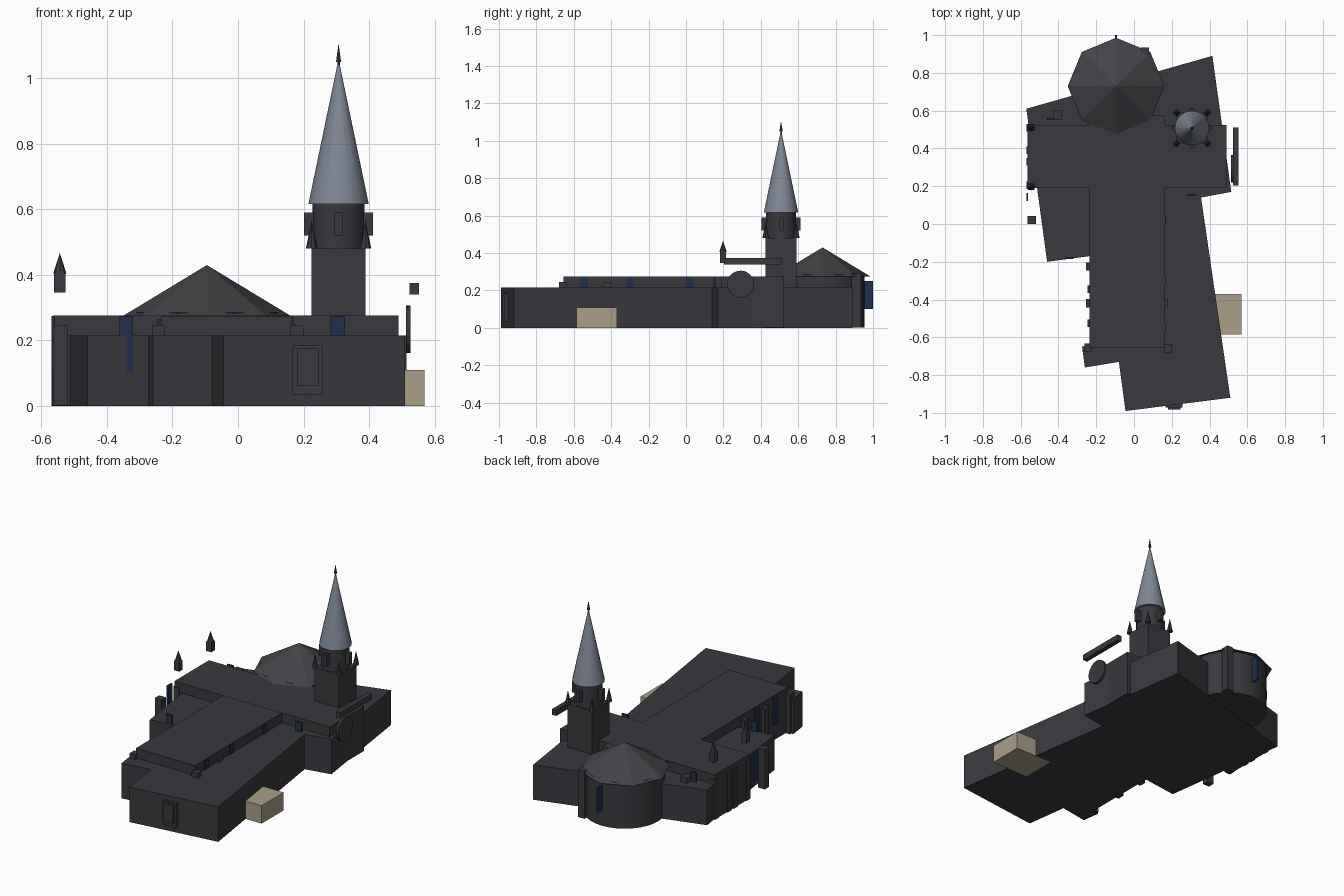
import bpy, bmesh, math
from mathutils import Matrix

if "Cube" in bpy.data.objects:
    bpy.data.objects.remove(bpy.data.objects["Cube"])


def material(name, rgb):
    m = bpy.data.materials.new(name)
    m.diffuse_color = (*rgb, 1)
    m.use_nodes = True
    m.node_tree.nodes["Principled BSDF"].inputs["Base Color"].default_value = m.diffuse_color
    return m


STONE = material("dark_stone", (0.042, 0.040, 0.048))
ROOF = material("grey_roof", (0.056, 0.055, 0.062))
SLATE = material("spire_slate", (0.215, 0.245, 0.300))
GLASS = material("blue_glass", (0.014, 0.030, 0.075))
TAN = material("tan_plaster", (0.400, 0.350, 0.250))


def finish(name, bm, mat, smooth=False):
    bmesh.ops.recalc_face_normals(bm, faces=bm.faces)
    me = bpy.data.meshes.new(name)
    bm.to_mesh(me)
    bm.free()
    me.materials.append(mat)
    ob = bpy.data.objects.new(name, me)
    bpy.context.collection.objects.link(ob)
    if smooth:
        bpy.ops.object.select_all(action='DESELECT')
        ob.select_set(True)
        bpy.context.view_layer.objects.active = ob
        bpy.ops.object.shade_smooth_by_angle(angle=math.radians(40))
    return ob


def box(name, x0, x1, y0, y1, z0, z1, mat=STONE):
    bm = bmesh.new()
    bmesh.ops.create_cube(bm, size=1)
    for v in bm.verts:
        v.co.x = x1 if v.co.x > 0 else x0
        v.co.y = y1 if v.co.y > 0 else y0
        v.co.z = z1 if v.co.z > 0 else z0
    return finish(name, bm, mat)


def cone(name, x, y, z0, z1, r0, r1, sides, mat=STONE, smooth=False, turn=0.0):
    bm = bmesh.new()
    bmesh.ops.create_cone(bm, cap_ends=True, segments=sides, radius1=r0, radius2=r1,
                          depth=z1 - z0,
                          matrix=Matrix.Translation((x, y, (z0 + z1) / 2))
                          @ Matrix.Rotation(turn, 4, 'Z'))
    return finish(name, bm, mat, smooth)


# Low skewed body
outline = [(-0.045, -0.99), (0.51, -0.92), (0.355, 0.14), (0.515, 0.17),
           (0.415, 0.89), (-0.57, 0.61), (-0.46, -0.20), (-0.235, -0.17),
           (-0.20, -0.63), (-0.275, -0.65), (-0.26, -0.76), (-0.08, -0.73)]
bm = bmesh.new()
base = bm.faces.new([bm.verts.new((x, y, 0)) for x, y in outline])
top = bmesh.ops.extrude_face_region(bm, geom=[base], use_keep_orig=True)
for g in top["geom"]:
    if isinstance(g, bmesh.types.BMVert):
        g.co.z = 0.215
finish("aisle_body", bm, STONE)

# Nave and transept
box("nave", -0.235, 0.165, -0.655, 0.575, 0.002, 0.275)
box("transept", -0.565, 0.49, 0.19, 0.525, 0.002, 0.276)

# Apse with eight-sided roof
AX, AY = -0.095, 0.73
cone("apse_wall", AX, AY, 0.002, 0.285, 0.225, 0.225, 32, STONE, True)
cone("apse_roof", AX, AY, 0.275, 0.43, 0.256, 0, 8, ROOF)
box("apse_window", AX - 0.006, AX + 0.006, 0.94, 1.0, 0.10, 0.25, GLASS)
box("apse_buttress", 0.035, 0.08, 0.885, 0.935, 0.001, 0.29)

# Tower
TX, TY = 0.307, 0.508
box("tower", TX - 0.083, TX + 0.083, TY - 0.083, TY + 0.083, 0.002, 0.48)
cone("belfry", TX, TY, 0.48, 0.617, 0.079, 0.079, 16, STONE, True)
cone("spire", TX, TY, 0.617, 1.045, 0.092, 0.003, 16, SLATE, True)
cone("finial_knob", TX, TY, 1.04, 1.052, 0.004, 0.004, 8)
cone("finial", TX, TY, 1.05, 1.107, 0.009, 0, 6)
for sx in (-1, 1):
    for sy in (-1, 1):
        cone("tower_pinnacle", TX + sx * 0.082, TY + sy * 0.082, 0.48, 0.565, 0.018, 0, 8)
    # Belfry openings on the four sides
    box("belfry_louvre", *sorted((TX + sx * 0.07, TX + sx * 0.105)), TY - 0.012, TY + 0.012, 0.52, 0.59)
    box("belfry_louvre", TX - 0.012, TX + 0.012, *sorted((TY + sx * 0.07, TY + sx * 0.105)), 0.52, 0.59)

# Raised pinnacles beside the west transept
for y in (0.198, 0.510):
    box("pinnacle_block", -0.561, -0.527, y - 0.017, y + 0.017, 0.347, 0.405)
    cone("pinnacle_cap", -0.544, y, 0.405, 0.467, 0.020, 0, 8)

# East gable bar and round window
box("gable_bar", 0.524, 0.553, 0.203, 0.510, 0.340, 0.375)
bm = bmesh.new()
bmesh.ops.create_cone(bm, cap_ends=True, segments=32, radius1=0.072, radius2=0.072, depth=0.014,
                      matrix=Matrix.Translation((0.52, 0.292, 0.234)) @ Matrix.Rotation(math.pi / 2, 4, 'Y'))
finish("round_window", bm, STONE, True)

# Annex
box("annex", 0.32, 0.57, -0.585, -0.37, 0.0, 0.11, TAN)

# Front door
box("door_frame", 0.167, 0.258, -0.972, -0.94, 0.035, 0.185)
box("door", 0.180, 0.246, -0.981, -0.94, 0.063, 0.175)

# Nave buttresses and windows on both sides
for y in (-0.655, -0.42, -0.225):
    box("nave_buttress", -0.263 if y < -0.6 else -0.255, -0.225, y - 0.022, y + 0.022, 0.001, 0.245)
for y in (-0.525, -0.345):
    box("nave_window", -0.245, -0.23, y - 0.02, y + 0.02, 0.10, 0.265, GLASS)
box("nave_corner_buttress", 0.16, 0.2, -0.68, -0.638, 0.1, 0.245)
box("nave_buttress", 0.155, 0.178, -0.44, -0.398, 0.1, 0.245)
for y in (-0.545, -0.30, 0.02):
    box("nave_window", 0.155, 0.17, y - 0.02, y + 0.02, 0.10, 0.27, GLASS)

# Transept windows facing front
box("transept_window", 0.283, 0.327, 0.148, 0.158, 0.10, 0.274, GLASS)
box("transept_window", -0.362, -0.32, -0.184, -0.174, 0.10, 0.274, GLASS)

# West side buttresses and windows
for y in (0.205, 0.51):
    box("transept_buttress", -0.568, -0.53, y - 0.02, y + 0.02, 0.001, 0.245)
for y in (0.39, 0.33):
    box("transept_west_pier", -0.57, -0.54, y - 0.02, y + 0.02, 0.001, 0.245)
box("west_buttress", -0.565, -0.52, 0.0, 0.042, 0.001, 0.245)
box("west_window", -0.57, -0.56, 0.122, 0.163, 0.10, 0.274, GLASS)
box("north_buttress", -0.428, -0.38, 0.55, 0.6, 0.001, 0.245)
box("north_window", -0.46, -0.42, 0.55, 0.56, 0.10, 0.27, GLASS)
